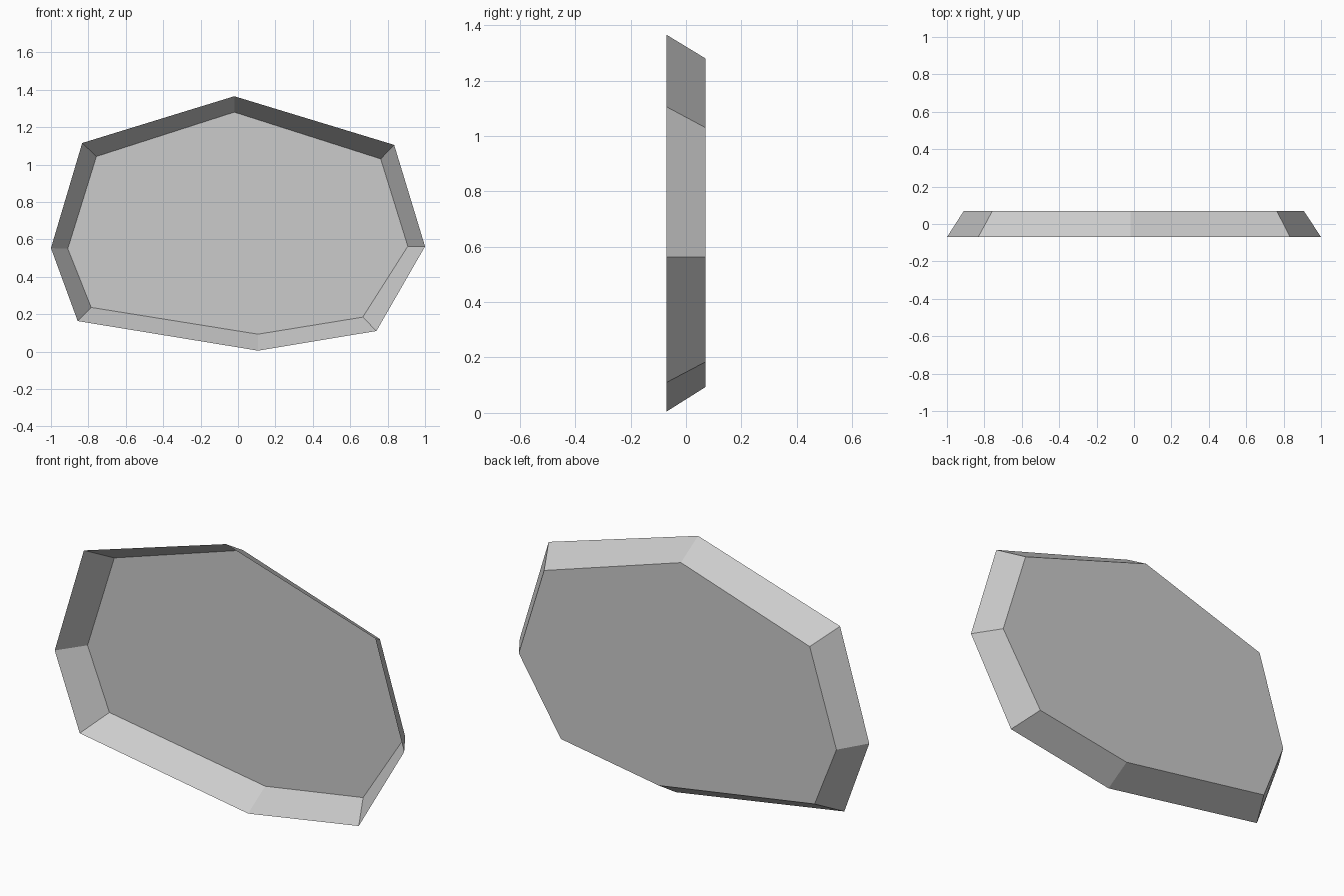
import bpy
import bmesh

# Remove the default cube
cube = bpy.data.objects.get("Cube")
if cube:
    bpy.data.objects.remove(cube, do_unlink=True)

HALF_DEPTH = 0.07

# Matching outlines (x, z), clockwise from the peak
RIM = [(-0.02, 1.365), (0.835, 1.105), (1.0, 0.562), (0.74, 0.11),
       (0.107, 0.005), (-0.857, 0.163), (-1.0, 0.553), (-0.833, 1.115)]
BASE = [(-0.02, 1.28), (0.763, 1.03), (0.908, 0.563), (0.667, 0.184),
        (0.107, 0.093), (-0.785, 0.236), (-0.91, 0.55), (-0.757, 1.043)]


def make_material(name, colour):
    material = bpy.data.materials.new(name)
    material.use_nodes = True
    material.diffuse_color = colour
    shader = next(n for n in material.node_tree.nodes if n.type == 'BSDF_PRINCIPLED')
    shader.inputs["Base Color"].default_value = colour
    return material


def make_ring(bm, outline, y):
    return [bm.verts.new((x, y, z)) for x, z in outline]


# Shallow open tray: a sloping wall around a flat back panel
bm = bmesh.new()
rim = make_ring(bm, RIM, -HALF_DEPTH)
base = make_ring(bm, BASE, HALF_DEPTH)
bm.faces.new(base)
for i in range(len(rim)):
    j = (i + 1) % len(rim)
    bm.faces.new((rim[i], rim[j], base[j], base[i]))
bmesh.ops.recalc_face_normals(bm, faces=bm.faces)

mesh = bpy.data.meshes.new("open_tray")
bm.to_mesh(mesh)
bm.free()
mesh.materials.append(make_material("light_grey", (0.6, 0.6, 0.6, 1.0)))
tray = bpy.data.objects.new("open_tray", mesh)
bpy.context.collection.objects.link(tray)
